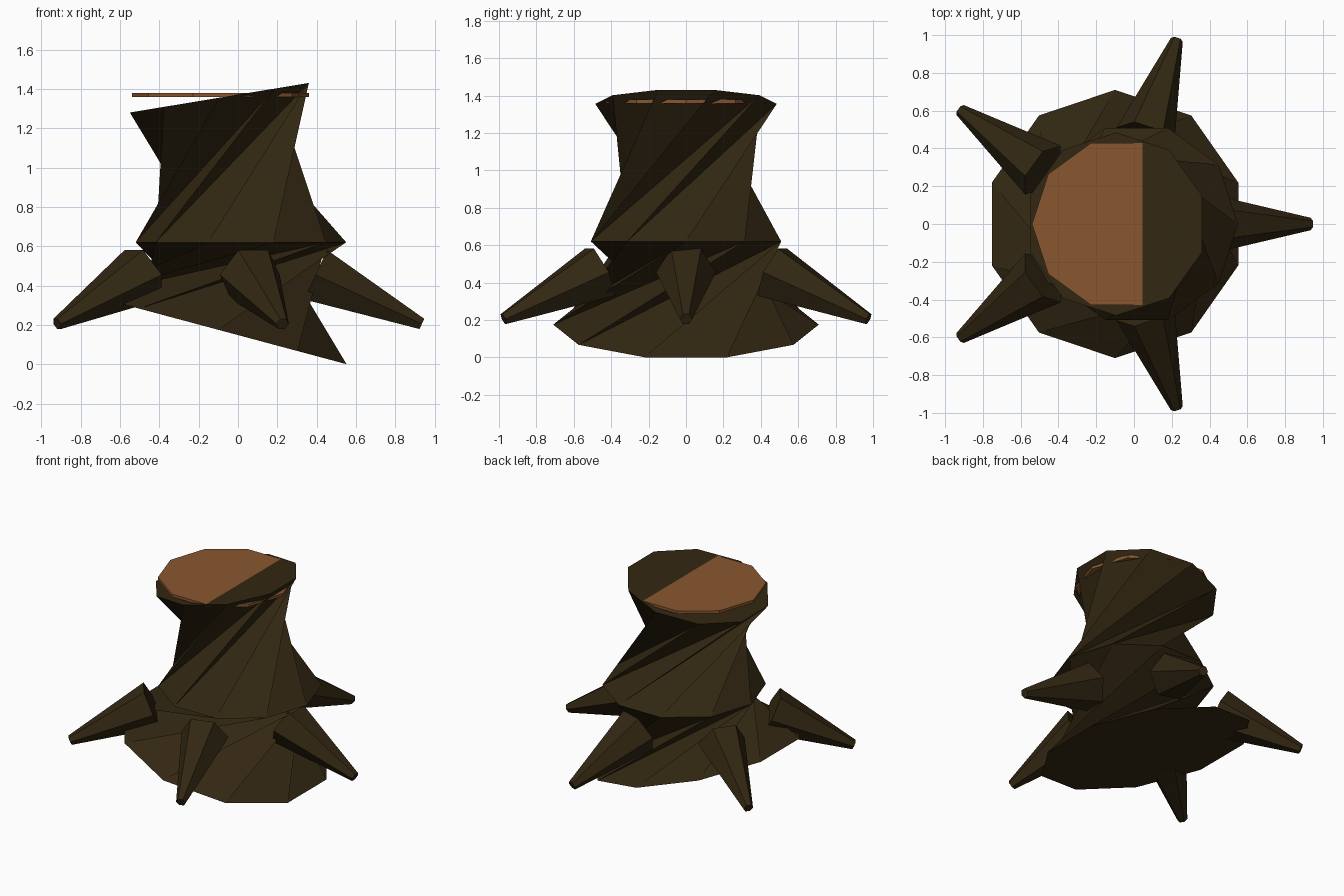
import bpy, bmesh, math
from mathutils import Vector, Matrix

if "Cube" in bpy.data.objects:
    bpy.data.objects.remove(bpy.data.objects["Cube"])

def material(name, rgb):
    m = bpy.data.materials.new(name)
    m.diffuse_color = (*rgb, 1)
    m.use_nodes = True
    m.node_tree.nodes["Principled BSDF"].inputs["Base Color"].default_value = m.diffuse_color
    return m

bark = material("dark_bark", (0.032, 0.020, 0.006))
wood = material("cut_wood", (0.25, 0.095, 0.028))

def finish(bm, name, mat):
    bmesh.ops.recalc_face_normals(bm, faces=bm.faces[:])
    me = bpy.data.meshes.new(name)
    bm.to_mesh(me)
    bm.free()
    me.materials.append(mat)
    ob = bpy.data.objects.new(name, me)
    bpy.context.collection.objects.link(ob)
    return ob

# Trunk: three ten-sided rings, each turned 90 degrees from the one below
# (radius, centre x, centre z, slope along x, start angle)
N = 10
RINGS = [(0.71, -0.10, 0.175, -0.268, 18),
         (0.535, 0.015, 0.62, 0.0, 108),
         (0.485, -0.095, 1.355, 0.165, 198)]
bm = bmesh.new()
rings = []
for r, cx, cz, slope, start in RINGS:
    tilt = math.cos(math.atan(slope))
    ring = []
    for i in range(N):
        a = math.radians(start + 360 / N * i)
        dx = r * math.cos(a) * tilt
        ring.append(bm.verts.new((cx + dx, r * math.sin(a), cz + slope * dx)))
    rings.append(ring)
for lo, hi in zip(rings, rings[1:]):
    for i in range(N):
        j = (i + 1) % N
        bm.faces.new((lo[i], lo[j], hi[j]))
        bm.faces.new((lo[i], hi[j], hi[i]))
bm.faces.new(rings[0][::-1])
bm.faces.new(rings[-1])
finish(bm, "trunk", bark)

# Cut top: thin level disc sunk into the sloping trunk top
bm = bmesh.new()
bmesh.ops.create_cone(bm, cap_ends=True, segments=N, radius1=0.45, radius2=0.45, depth=0.02,
                      matrix=Matrix.Translation((-0.09, 0, 1.368)))
# put a corner on the x axis whatever the primitive's start angle
v = bm.verts[:][0].co
off = math.atan2(v.y, v.x + 0.09)
bmesh.ops.rotate(bm, verts=bm.verts[:], cent=(-0.09, 0, 0), matrix=Matrix.Rotation(-off, 3, 'Z'))
finish(bm, "cut_top", wood)

# Roots: five tapered six-sided spikes sloping outwards
def root(name, angle):
    d = Vector((math.cos(angle), math.sin(angle), 0))
    side = Vector((-d.y, d.x, 0))
    base = Vector((-0.09, 0, 0.455)) + d * 0.485
    tip = Vector((-0.09, 0, 0.205)) + d * 1.025
    up = (tip - base).normalized().cross(side)
    bm = bmesh.new()
    ends = []
    for c, r in ((base, 0.16), (tip, 0.033)):
        ends.append([bm.verts.new(c + r * (math.cos(k * math.pi / 3) * side
                                           + math.sin(k * math.pi / 3) * up)) for k in range(6)])
    for k in range(6):
        n = (k + 1) % 6
        bm.faces.new((ends[0][k], ends[0][n], ends[1][n], ends[1][k]))
    bm.faces.new(ends[0][::-1])
    bm.faces.new(ends[1])
    finish(bm, name, bark)

for i in range(5):
    root(f"root_{i + 1}", i * 2 * math.pi / 5)
